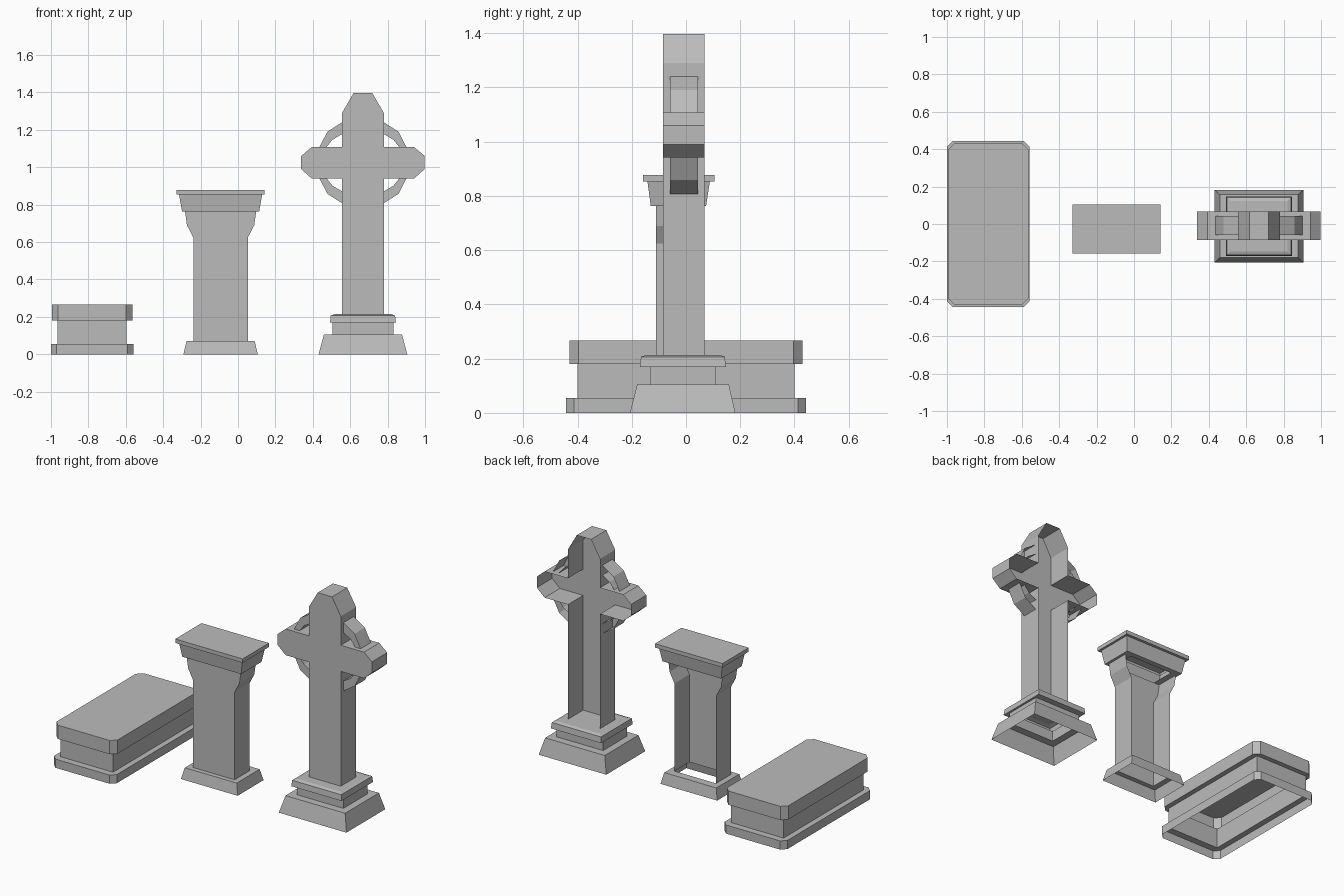
import bpy, bmesh

cube = bpy.data.objects.get("Cube")
if cube:
    bpy.data.objects.remove(cube, do_unlink=True)

stone = bpy.data.materials.new("grey_stone")
stone.use_nodes = True
grey = (0.5, 0.5, 0.5, 1)
stone.diffuse_color = grey
stone.node_tree.nodes["Principled BSDF"].inputs["Base Color"].default_value = grey


def finish(name, bm):
    bmesh.ops.remove_doubles(bm, verts=bm.verts, dist=0.0001)
    bmesh.ops.recalc_face_normals(bm, faces=bm.faces)
    mesh = bpy.data.meshes.new(name)
    bm.to_mesh(mesh)
    bm.free()
    mesh.materials.append(stone)
    obj = bpy.data.objects.new(name, mesh)
    bpy.context.collection.objects.link(obj)
    return obj


def stacked(name, cx, tiers, cap=True):
    """Hollow stack of rectangles (z, half width, y min, y max, corner cut), open below."""
    bm = bmesh.new()
    rings = []
    for z, h, y0, y1, c in tiers:
        pts = [(-h + c, y0), (h - c, y0), (h, y0 + c), (h, y1 - c),
               (h - c, y1), (-h + c, y1), (-h, y1 - c), (-h, y0 + c)]
        rings.append([bm.verts.new((cx + x, y, z)) for x, y in pts])
    for a, b in zip(rings, rings[1:]):
        for i in range(8):
            j = (i + 1) % 8
            bm.faces.new((a[i], a[j], b[j], b[i]))
    if cap:
        bm.faces.new(rings[-1])
    return finish(name, bm)


def open_back(name, outline, y0, y1, open_edges):
    """Front plate with side walls running back; listed edges get no wall."""
    bm = bmesh.new()
    front = [bm.verts.new((x, y0, z)) for x, z in outline]
    back = [bm.verts.new((x, y1, z)) for x, z in outline]
    bm.faces.new(front)
    n = len(outline)
    for i in range(n):
        if i not in open_edges:
            j = (i + 1) % n
            bm.faces.new((front[i], front[j], back[j], back[i]))
    return finish(name, bm)


def symmetric(cx, half):
    return [(cx + x, z) for x, z in half] + [(cx - x, z) for x, z in reversed(half)]


# Flat tomb with cut corners
stacked("tomb_slab", -0.78, [
    (0, 0.22, -0.443, 0.443, 0.03), (0.055, 0.22, -0.443, 0.443, 0.03),
    (0.055, 0.184, -0.4, 0.4, 0), (0.18, 0.184, -0.4, 0.4, 0),
    (0.18, 0.215, -0.43, 0.43, 0.033), (0.267, 0.215, -0.43, 0.43, 0.033)])

# Pillar: base frame, flared shaft, capital
PX = -0.093
stacked("pillar_base", PX, [
    (0, 0.199, -0.155, 0.105, 0), (0.07, 0.182, -0.14, 0.09, 0),
    (0.07, 0.146, -0.11, 0.04, 0)], cap=False)
shaft = [(0.146, 0.07), (0.146, 0.625), (0.18, 0.69), (0.19, 0.763)]
open_back("pillar_shaft", symmetric(PX, shaft), -0.11, 0.04, (3, 7))
stacked("pillar_capital", PX, [
    (0.763, 0.15, -0.11, 0.04, 0), (0.763, 0.206, -0.13, 0.074, 0),
    (0.853, 0.222, -0.142, 0.088, 0), (0.853, 0.236, -0.158, 0.105, 0),
    (0.878, 0.236, -0.158, 0.105, 0)])

# Cross: stepped plinth
CX, CZ = 0.668, 1.024
stacked("cross_plinth", CX, [
    (0, 0.237, -0.207, 0.182, 0), (0.105, 0.209, -0.18, 0.158, 0),
    (0.105, 0.163, -0.132, 0.108, 0), (0.17, 0.163, -0.132, 0.108, 0),
    (0.17, 0.176, -0.17, 0.147, 0), (0.207, 0.172, -0.166, 0.143, 0),
    (0.214, 0.152, -0.146, 0.123, 0)])

# Cross: shaft and arms
cross = [(0.112, 0.214), (0.112, 0.941), (0.275, 0.941), (0.33, 0.99),
         (0.33, 1.06), (0.275, 1.107), (0.112, 1.107), (0.112, 1.29), (0.05, 1.397)]
open_back("cross_body", symmetric(CX, cross), -0.085, 0.068, (17,))

# Cross: four ring segments between the arms
arc = [(0.112, 0.216), (0.19, 0.166), (0.233, 0.083),
       (0.195, 0.083), (0.163, 0.123), (0.112, 0.153)]
for sx, side in ((1, "left"), (-1, "right")):
    for sz, level in ((1, "upper"), (-1, "lower")):
        pts = [(CX + sx * x, CZ + sz * z) for x, z in arc]
        open_back(f"ring_{level}_{side}", pts, -0.059, 0.044, (2, 5))
